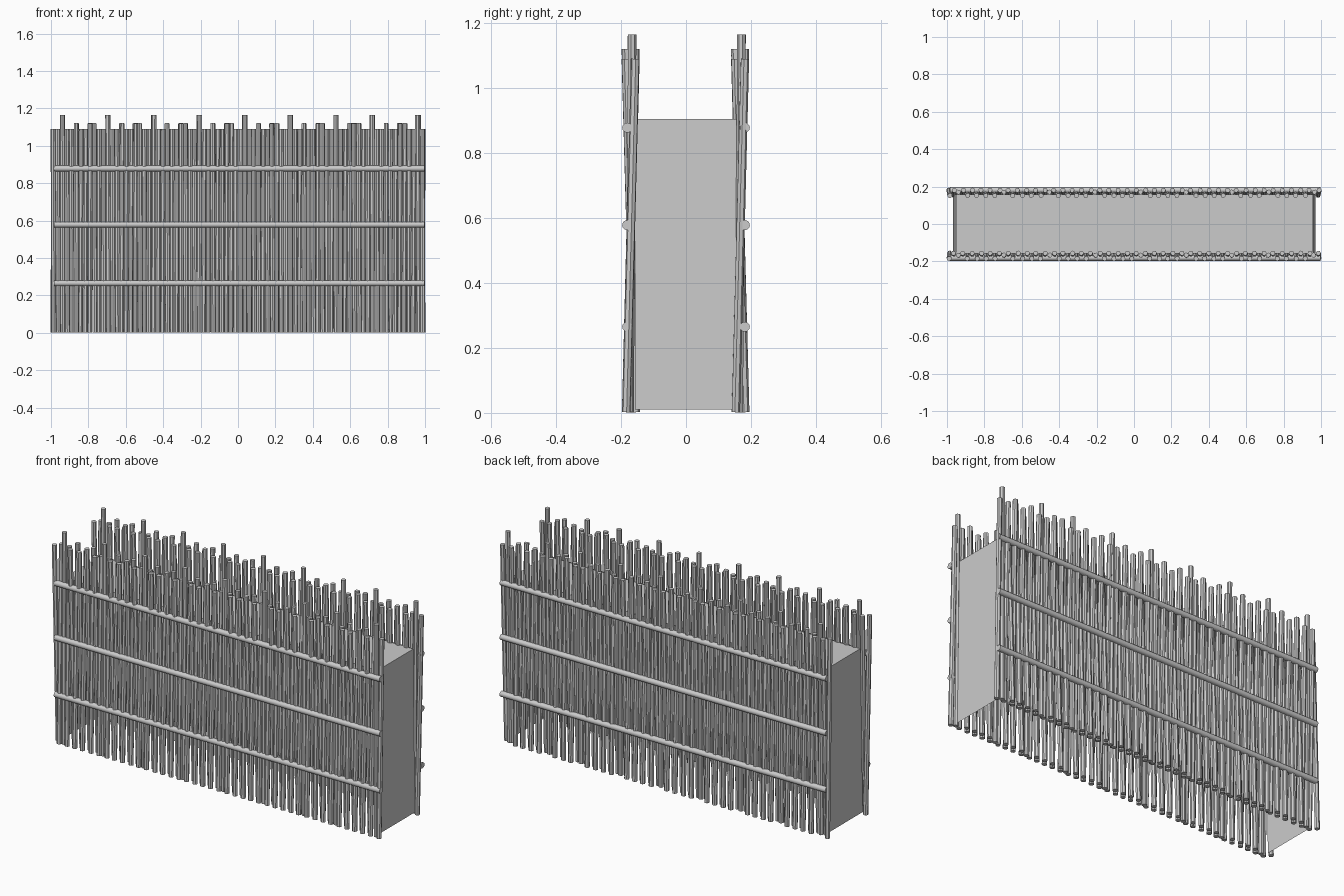
import bpy, bmesh, random
from math import pi
from mathutils import Matrix, Vector

random.seed(4)
cube = bpy.data.objects.get("Cube")
if cube:
    bpy.data.objects.remove(cube, do_unlink=True)

GREY = (0.6, 0.6, 0.6, 1)
mat = bpy.data.materials.new("weathered grey")
mat.use_nodes = True
mat.diffuse_color = GREY
mat.node_tree.nodes["Principled BSDF"].inputs["Base Color"].default_value = GREY


def finish(name, bm, smooth=True):
    mesh = bpy.data.meshes.new(name)
    bm.to_mesh(mesh)
    bm.free()
    mesh.materials.append(mat)
    obj = bpy.data.objects.new(name, mesh)
    bpy.context.collection.objects.link(obj)
    if smooth:
        bpy.ops.object.select_all(action="DESELECT")
        obj.select_set(True)
        bpy.context.view_layer.objects.active = obj
        bpy.ops.object.shade_smooth_by_angle(angle=pi / 4.5)
    return obj


def add_pole(bm, start, end, radius, sides):
    axis = Vector(end) - Vector(start)
    turn = axis.to_track_quat("Z", "X").to_matrix().to_4x4()
    middle = (Vector(start) + Vector(end)) / 2
    bmesh.ops.create_cone(bm, cap_ends=True, segments=sides, radius1=radius,
                          radius2=radius, depth=axis.length,
                          matrix=Matrix.Translation(middle) @ turn)


# Stakes: two rows of leaning poles, in a repeating rhythm of heights
PITCH = 0.0245
HEIGHTS = {2: 1.165, 5: 1.12, 8: 1.12, 9: 1.12}
COUNT = 82
for name, y in (("front_stakes", -0.17), ("back_stakes", 0.167)):
    bm = bmesh.new()
    for i in range(COUNT):
        x = -0.987 + 1.974 * i / (COUNT - 1)
        k = i % 10 if i < 66 else (i + 2) % 10
        height = HEIGHTS.get(k, 1.09)
        lean = 0.004 if k == 2 else (0.014 if i % 2 else -0.015)
        sway = random.uniform(-0.003, 0.003)
        add_pole(bm, (x - sway, y - lean, 0.002), (x + sway, y + lean, height),
                 0.0133, 7)
    finish(name, bm)

# Rails: three round bars along the outside of each row
for side, y in (("front", -0.181), ("back", 0.181)):
    for level, z in (("lower", 0.265), ("middle", 0.578), ("upper", 0.878)):
        bm = bmesh.new()
        add_pole(bm, (-0.985, y, z), (0.998, y, z), 0.0155, 12)
        finish(f"{side}_{level}_rail", bm)

# Walkway: a deck with two end walls that flare slightly, open below
bm = bmesh.new()
outline = [(-0.967, 0.01), (-0.952, 0.905), (0.958, 0.905), (0.97, 0.01)]
rings = [[bm.verts.new((x, y, z)) for x, z in outline] for y in (-0.157, 0.157)]
for i in range(3):
    bm.faces.new((rings[0][i], rings[1][i], rings[1][i + 1], rings[0][i + 1]))
bmesh.ops.recalc_face_normals(bm, faces=bm.faces)
for face in bm.faces:
    face.normal_update()
    if face.normal.dot(face.calc_center_median() - Vector((0, 0, 0.4))) < 0:
        face.normal_flip()
finish("walkway_deck_and_ends", bm, smooth=False)
